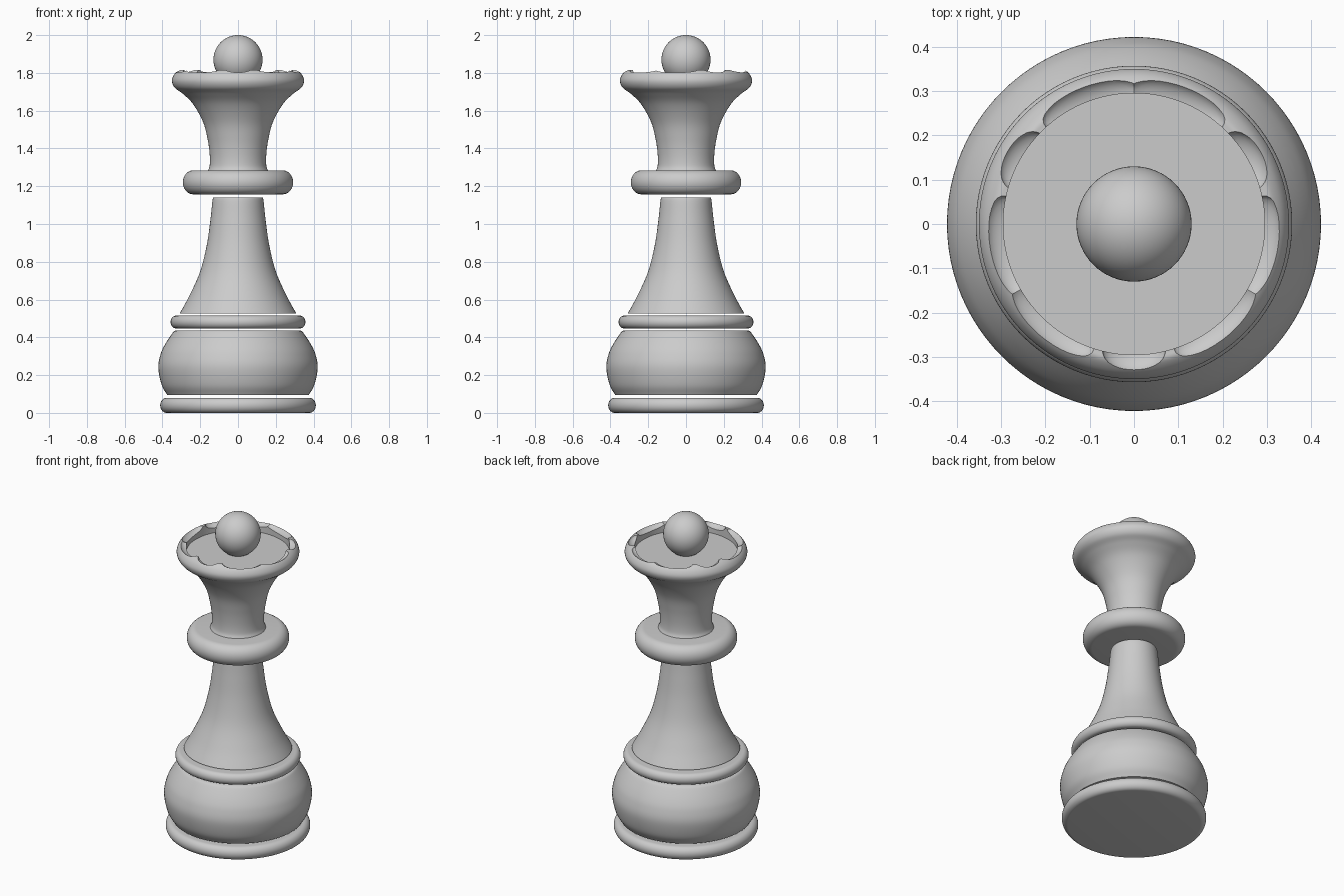
import bpy, bmesh, math
from mathutils import Vector

SEGMENTS = 96

if "Cube" in bpy.data.objects:
    bpy.data.objects.remove(bpy.data.objects["Cube"], do_unlink=True)

grey = bpy.data.materials.new("plain grey")
grey.use_nodes = True
colour = (0.6, 0.6, 0.6, 1)
grey.diffuse_color = colour
grey.node_tree.nodes["Principled BSDF"].inputs["Base Color"].default_value = colour


def smooth_line(points, steps=6):
    """Catmull-Rom curve through (radius, height) points."""
    p = [Vector(q) for q in points]
    p = [2 * p[0] - p[1]] + p + [2 * p[-1] - p[-2]]
    out = []
    for a, b, c, d in zip(p, p[1:], p[2:], p[3:]):
        for i in range(steps):
            t = i / steps
            out.append(0.5 * (2 * b + (c - a) * t + (2 * a - 5 * b + 4 * c - d) * t ** 2
                              + (3 * b - a - 3 * c + d) * t ** 3))
    return out + [p[-2]]


def make_object(name, bm):
    mesh = bpy.data.meshes.new(name)
    bm.to_mesh(mesh)
    bm.free()
    ob = bpy.data.objects.new(name, mesh)
    bpy.context.collection.objects.link(ob)
    mesh.materials.append(grey)
    return ob


def shade(ob, angle=40):
    bpy.ops.object.select_all(action="DESELECT")
    ob.select_set(True)
    bpy.context.view_layer.objects.active = ob
    bpy.ops.object.shade_smooth_by_angle(angle=math.radians(angle))


def lathe(name, profile):
    """Turn a profile, running from bottom to top, into a closed solid."""
    bm = bmesh.new()
    line = [(0, profile[0][1])] + [tuple(q) for q in profile] + [(0, profile[-1][1])]
    verts = [bm.verts.new((r, 0, z)) for r, z in line]
    edges = [bm.edges.new(pair) for pair in zip(verts, verts[1:])]
    bmesh.ops.spin(bm, geom=verts + edges, cent=(0, 0, 0), axis=(0, 0, 1),
                   angle=math.tau, steps=SEGMENTS)
    bmesh.ops.remove_doubles(bm, verts=bm.verts, dist=1e-5)
    bmesh.ops.recalc_face_normals(bm, faces=bm.faces)
    return make_object(name, bm)


def rounded_disc(name, low, high, radius, bulge):
    """Disc whose rim is a half ellipse reaching out by the bulge."""
    mid, half = (low + high) / 2, (high - low) / 2
    arc = [math.pi * (i / 16 - 0.5) for i in range(17)]
    ob = lathe(name, [(radius - bulge + bulge * math.cos(a), mid + half * math.sin(a))
                      for a in arc])
    shade(ob)


# Base, bulb, ring and stem, with thin gaps between them
rounded_disc("base_disc", 0, 0.08, 0.412, 0.035)
shade(lathe("bulb", smooth_line([(0.375, 0.095), (0.405, 0.15), (0.422, 0.24),
                                 (0.41, 0.31), (0.385, 0.365), (0.345, 0.425),
                                 (0.33, 0.437)])))
rounded_disc("lower_ring", 0.447, 0.515, 0.357, 0.03)
shade(lathe("stem", smooth_line([(0.308, 0.527), (0.255, 0.625), (0.2, 0.75),
                                 (0.165, 0.89), (0.145, 1.03), (0.134, 1.13),
                                 (0.125, 1.14)])))
rounded_disc("collar", 1.157, 1.284, 0.292, 0.055)

# Crown with a flared wall and a sunken flat floor
crown = lathe("crown", smooth_line([(0.16, 1.28), (0.15, 1.31), (0.15, 1.37),
                                    (0.161, 1.45), (0.185, 1.54), (0.238, 1.635),
                                    (0.293, 1.69), (0.335, 1.722), (0.35, 1.757),
                                    (0.339, 1.79), (0.315, 1.813), (0.295, 1.815)])
              + [Vector((0.295, 1.755))])

# Nine scallops in the rim: every third one is narrow
cutters = []
for i in range(9):
    turn = math.radians(-90 + 40 * i)
    width = 0.072 if i % 3 == 0 else 0.115
    bm = bmesh.new()
    bmesh.ops.create_uvsphere(bm, u_segments=32, v_segments=16, radius=1)
    cutter = make_object("scallop_cutter", bm)
    cutter.scale = (0.052, width, 0.035)
    cutter.location = (0.283 * math.cos(turn), 0.283 * math.sin(turn), 1.818)
    cutter.rotation_euler.z = turn
    cutter.hide_render = True
    cut = crown.modifiers.new("scallop", "BOOLEAN")
    cut.object, cut.operation, cut.solver = cutter, "DIFFERENCE", "EXACT"
    cutters.append(cutter)

# Bake the cuts, then drop the cutters
bpy.context.view_layer.update()
graph = bpy.context.evaluated_depsgraph_get()
crown.data = bpy.data.meshes.new_from_object(crown.evaluated_get(graph))
crown.modifiers.clear()
for cutter in cutters:
    bpy.data.objects.remove(cutter, do_unlink=True)
shade(crown, 35)

# Ball on the crown
bm = bmesh.new()
bmesh.ops.create_uvsphere(bm, u_segments=64, v_segments=32, radius=0.13)
ball = make_object("top_ball", bm)
ball.location.z = 1.87
shade(ball)
